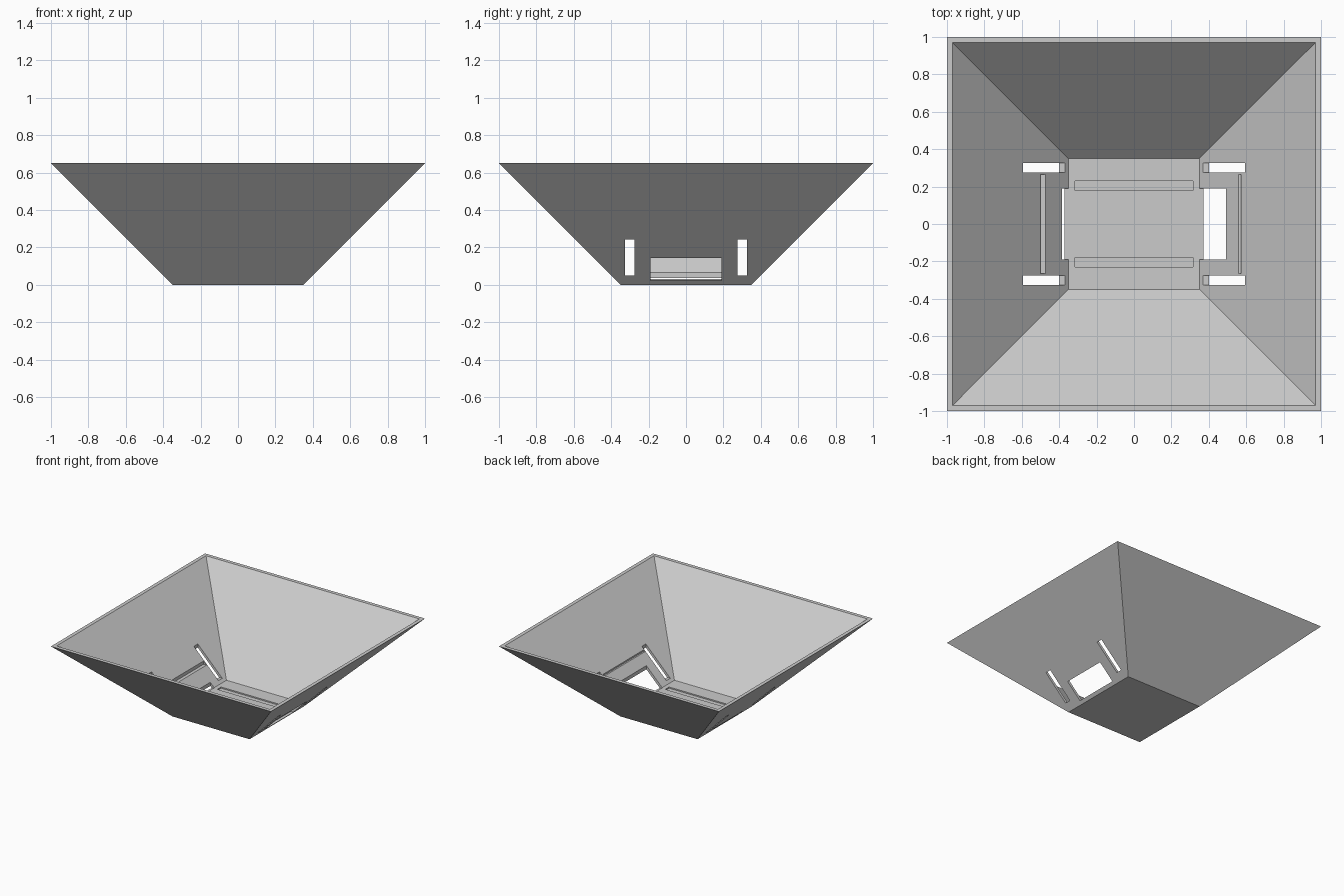
import bpy
import bmesh
from mathutils import Matrix, Vector

if "Cube" in bpy.data.objects:
    bpy.data.objects.remove(bpy.data.objects["Cube"], do_unlink=True)

grey = bpy.data.materials.new("light grey")
colour = (0.6, 0.6, 0.6, 1.0)
grey.use_nodes = True
grey.diffuse_color = colour
grey.node_tree.nodes["Principled BSDF"].inputs["Base Color"].default_value = colour


def make_object(name, bm):
    bmesh.ops.recalc_face_normals(bm, faces=bm.faces)
    mesh = bpy.data.meshes.new(name)
    bm.to_mesh(mesh)
    bm.free()
    mesh.materials.append(grey)
    obj = bpy.data.objects.new(name, mesh)
    bpy.context.collection.objects.link(obj)
    return obj


def add_box(bm, x, y, z):
    low, high = Vector((x[0], y[0], z[0])), Vector((x[1], y[1], z[1]))
    matrix = Matrix.Translation((low + high) / 2) @ Matrix.Diagonal((high - low).to_4d())
    matrix[3][3] = 1.0
    bmesh.ops.create_cube(bm, size=1.0, matrix=matrix)


# Flared square tray: outer wall, rim, inner wall and floor
bm = bmesh.new()
profile = [(0.35, 0.0), (1.0, 0.65), (0.97, 0.65), (0.35, 0.03)]
rings = [[bm.verts.new((sx * h, sy * h, z))
          for sx, sy in ((-1, -1), (1, -1), (1, 1), (-1, 1))] for h, z in profile]
for a, b in zip(rings, rings[1:]):
    for i in range(4):
        j = (i + 1) % 4
        bm.faces.new((a[i], a[j], b[j], b[i]))
bm.faces.new(rings[0])
bm.faces.new(rings[-1])
tray = make_object("flared_tray", bm)

cut = bmesh.new()
for s in (-1, 1):
    # Narrow slots through both side walls
    for x in ((-0.593, -0.33), (0.33, 0.593)):
        y = sorted((s * 0.275, s * 0.325))
        add_box(cut, x, y, (0.05, 0.4))
    # Shallow floor grooves
    add_box(cut, (-0.315, 0.315), sorted((s * 0.18, s * 0.23)), (0.02, 0.1))

# Side windows, one low and one tall
add_box(cut, (-0.385, -0.348), (-0.19, 0.19), (0.022, 0.3))
add_box(cut, (0.348, 0.493), (-0.19, 0.19), (0.022, 0.3))

# Horizontal ledges stepped into the side walls
add_box(cut, (-0.5, -0.46), (-0.265, 0.265), (0.153, 0.3))
add_box(cut, (0.54, 0.572), (-0.265, 0.265), (0.24, 0.3))
cutter = make_object("opening_cutter", cut)
cutter.hide_render = True

# Apply the cuts
boolean = tray.modifiers.new("openings", 'BOOLEAN')
boolean.operation = 'DIFFERENCE'
boolean.solver = 'EXACT'
boolean.object = cutter
bpy.context.view_layer.objects.active = tray
bpy.ops.object.modifier_apply(modifier=boolean.name)
bpy.data.objects.remove(cutter, do_unlink=True)
